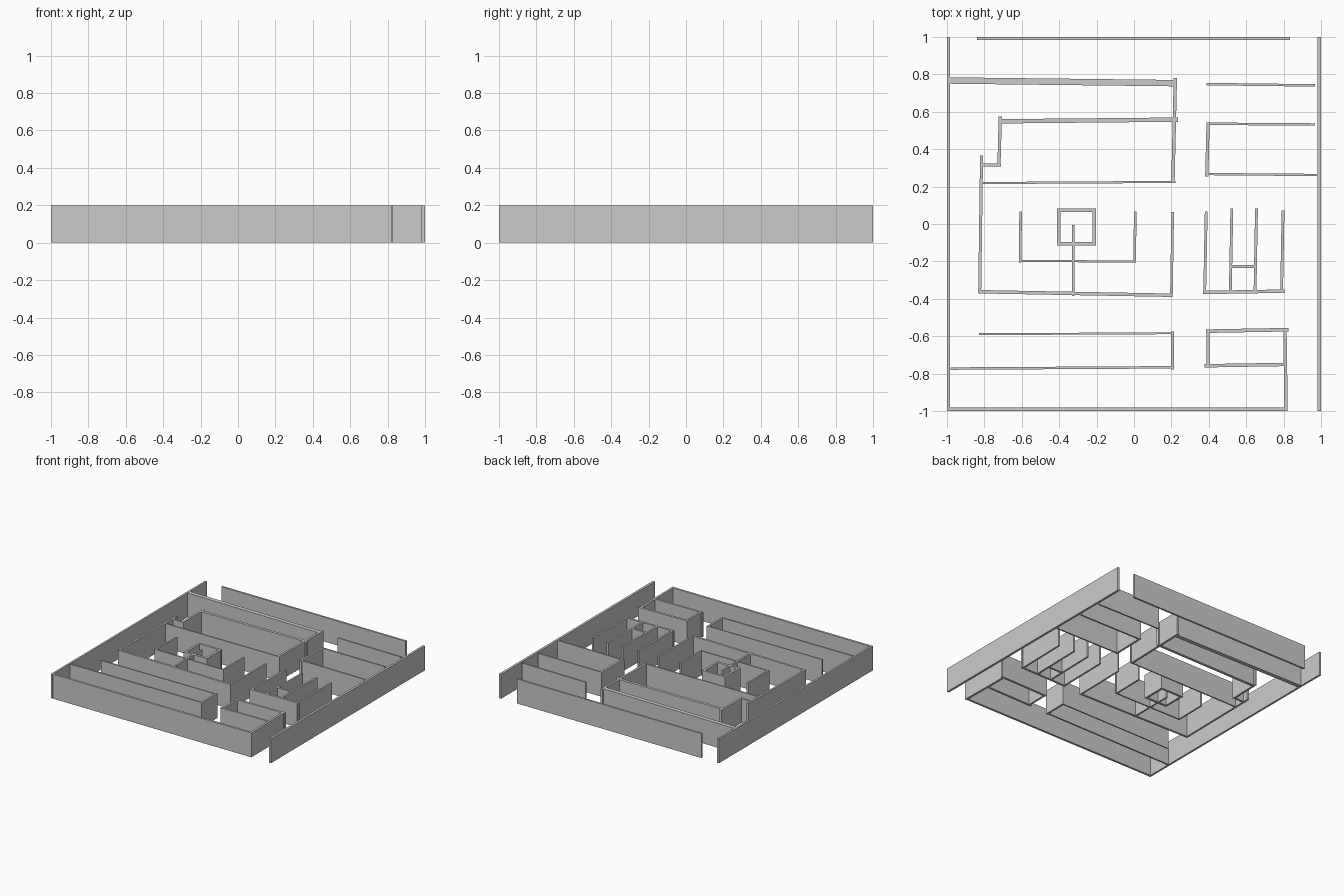
import bpy, bmesh
from mathutils import Vector

HEIGHT = 0.2


def walls(name, lines):
    """One object of upright slabs; each line is (x0, y0, x1, y1, thickness)."""
    bm = bmesh.new()
    for x0, y0, x1, y1, t in lines:
        a, b = Vector((x0, y0, 0)), Vector((x1, y1, 0))
        d = b - a
        # ends stay square to the grid, as in a hand-drawn plan
        s = Vector((0, t / 2, 0)) if abs(d.x) > abs(d.y) else Vector((t / 2, 0, 0))
        base = bm.faces.new([bm.verts.new(p) for p in (a - s, b - s, b + s, a + s)])
        out = bmesh.ops.extrude_face_region(bm, geom=[base])
        top = [v for v in out["geom"] if isinstance(v, bmesh.types.BMVert)]
        bmesh.ops.translate(bm, verts=top, vec=(0, 0, HEIGHT))
    bmesh.ops.recalc_face_normals(bm, faces=bm.faces)
    mesh = bpy.data.meshes.new(name)
    bm.to_mesh(mesh)
    bm.free()
    obj = bpy.data.objects.new(name, mesh)
    bpy.context.collection.objects.link(obj)
    return obj


# outer boundary
walls("outer_walls", [
    (-0.992, -1, -0.992, 1, 0.016),
    (0.99, -1, 0.99, 1, 0.019),
    (-0.84, 0.992, 0.835, 0.992, 0.016),
    (-1, -0.99, 0.82, -0.99, 0.018),
])

# upper left corridors
walls("upper_left_walls", [
    (-0.983, 0.767, 0.225, 0.753, 0.034),
    (0.221, 0.78, 0.208, 0.22, 0.018),
    (-0.715, 0.549, 0.235, 0.558, 0.023),
    (-0.715, 0.575, -0.722, 0.308, 0.017),
    (-0.82, 0.315, -0.712, 0.315, 0.016),
    (-0.815, 0.219, 0.222, 0.225, 0.011),
])

# large open room
walls("large_room_walls", [
    (-0.815, 0.365, -0.825, -0.368, 0.016),
    (-0.832, -0.362, 0.207, -0.381, 0.018),
    (0.207, 0.065, 0.2, -0.388, 0.014),
])

# inner room with its central spine
walls("inner_room_walls", [
    (-0.606, 0.067, -0.609, -0.206, 0.014),
    (-0.615, -0.197, 0.012, -0.201, 0.011),
    (0.007, 0.067, 0.003, -0.206, 0.014),
    (-0.325, -0.005, -0.325, -0.386, 0.014),
])

# small square chamber
walls("square_chamber", [
    (-0.412, 0.074, -0.202, 0.074, 0.018),
    (-0.412, -0.106, -0.202, -0.106, 0.02),
    (-0.403, -0.116, -0.403, 0.083, 0.018),
    (-0.212, -0.116, -0.212, 0.083, 0.018),
])

# lower left corridor
walls("lower_left_walls", [
    (-0.828, -0.589, 0.213, -0.584, 0.01),
    (0.207, -0.575, 0.206, -0.777, 0.016),
    (-0.98, -0.773, 0.214, -0.766, 0.013),
])

# lower right room
walls("lower_right_walls", [
    (0.385, -0.573, 0.827, -0.565, 0.019),
    (0.397, -0.567, 0.395, -0.765, 0.016),
    (0.377, -0.758, 0.81, -0.751, 0.018),
    (0.807, -0.56, 0.813, -1, 0.018),
])

# comb of parallel stalls
stalls = [(x, top, x - 0.008, -0.37, 0.015)
          for x, top in ((0.386, 0.067), (0.523, 0.083), (0.655, 0.083), (0.797, 0.073))]
walls("stall_walls", stalls + [
    (0.368, -0.366, 0.804, -0.359, 0.018),
    (0.518, -0.227, 0.652, -0.227, 0.016),
])

# upper right corridors
walls("upper_right_walls", [
    (0.387, 0.748, 0.967, 0.741, 0.013),
    (0.387, 0.536, 0.967, 0.532, 0.013),
    (0.396, 0.541, 0.389, 0.255, 0.017),
    (0.385, 0.267, 0.99, 0.262, 0.012),
])
